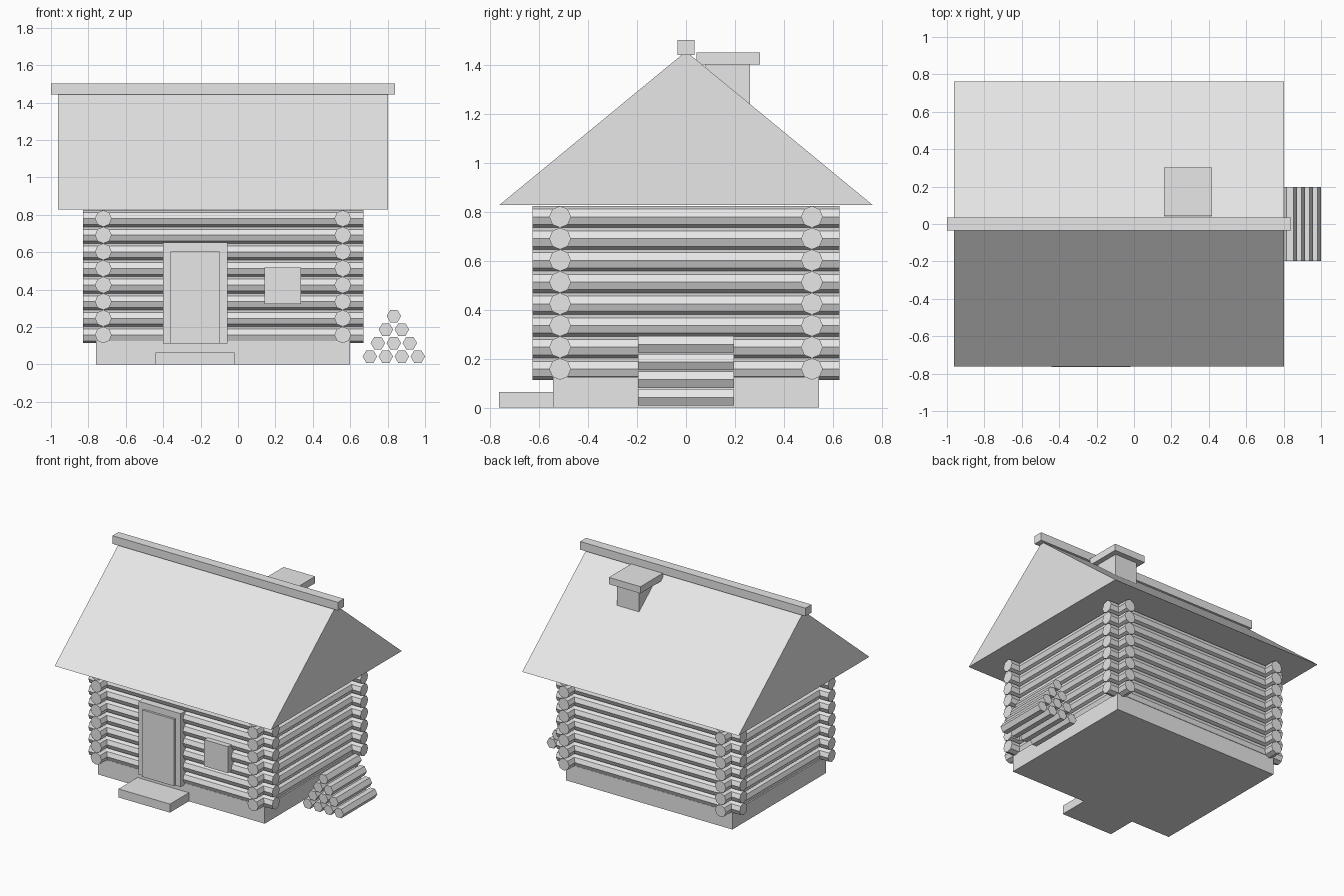
import bpy
import math
from mathutils import Matrix

if "Cube" in bpy.data.objects:
    bpy.data.objects.remove(bpy.data.objects["Cube"], do_unlink=True)

# Single flat colour
grey = bpy.data.materials.new("light grey")
grey.use_nodes = True
grey.diffuse_color = (0.8, 0.8, 0.8, 1)
grey.node_tree.nodes["Principled BSDF"].inputs["Base Color"].default_value = (0.8, 0.8, 0.8, 1)


def add_mesh(name, verts, faces):
    mesh = bpy.data.meshes.new(name)
    mesh.from_pydata(verts, [], faces)
    mesh.materials.append(grey)
    obj = bpy.data.objects.new(name, mesh)
    bpy.context.collection.objects.link(obj)
    return obj


def prism(name, profile, start, end, axis):
    """Extrude a closed 2D profile along x (profile is y,z) or y (profile is x,z)."""
    n = len(profile)
    if axis == 'X':
        verts = [(t, a, b) for t in (start, end) for a, b in profile]
    else:
        verts = [(a, t, b) for t in (end, start) for a, b in profile]
    faces = [tuple(reversed(range(n))), tuple(range(n, 2 * n))]
    faces += [(i, (i + 1) % n, n + (i + 1) % n, n + i) for i in range(n)]
    return add_mesh(name, verts, faces)


def box(name, x, y, z):
    profile = [(y[0], z[0]), (y[1], z[0]), (y[1], z[1]), (y[0], z[1])]
    return prism(name, profile, x[0], x[1], 'X')


def log(name, centre, radius, sides, start, end, axis):
    step = 2 * math.pi / sides
    profile = [(centre[0] + radius * math.cos(i * step),
                centre[1] + radius * math.sin(i * step)) for i in range(sides)]
    return prism(name, profile, start, end, axis)


# Base and doorstep
box("foundation", (-0.76, 0.60), (-0.545, 0.545), (0, 0.125))
box("doorstep", (-0.44, -0.02), (-0.765, -0.54), (0, 0.063))

# Octagonal wall logs crossing at the corners
for row in range(8):
    z = 0.158 + row * 0.0889
    for side, y in (("front", -0.515), ("back", 0.515)):
        log(f"{side}_log_{row}", (y, z), 0.0445, 8, -0.83, 0.67, 'X')
    for side, x in (("right", -0.72), ("left", 0.56)):
        log(f"{side}_log_{row}", (x, z), 0.0445, 8, -0.627, 0.627, 'Y')

# Door and window
box("door_frame", (-0.40, -0.057), (-0.587, -0.50), (0.112, 0.652))
box("door", (-0.36, -0.10), (-0.603, -0.50), (0.112, 0.605))
box("window", (0.142, 0.336), (-0.597, -0.50), (0.322, 0.518))

# Solid gable roof with ridge beam
prism("roof", [(-0.763, 0.829), (0.763, 0.829), (0, 1.457)], -0.963, 0.803, 'X')
box("ridge_beam", (-1.0, 0.84), (-0.035, 0.035), (1.443, 1.503))

# Chimney on the back slope
box("chimney", (0.20, 0.38), (0.08, 0.262), (1.15, 1.41))
box("chimney_cap", (0.16, 0.418), (0.042, 0.302), (1.403, 1.453))

# Stacked firewood
for row in range(4):
    for i in range(4 - row):
        x = 0.705 + i * 0.0855 + row * 0.0428
        log(f"firewood_{row}_{i}", (x, 0.042 + row * 0.0722), 0.0385, 6, -0.197, 0.197, 'Y')
